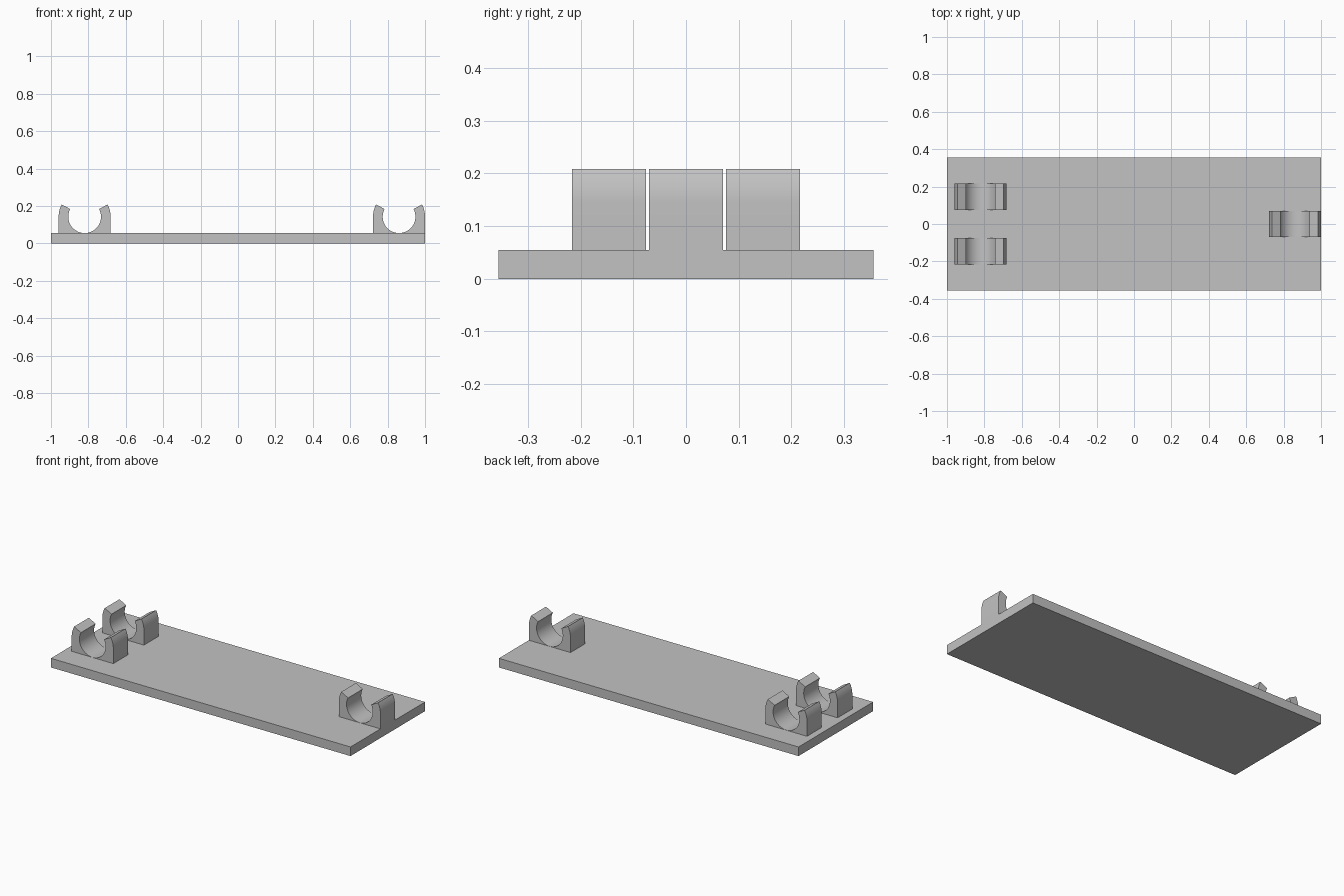
import bpy, bmesh
from math import cos, sin, radians

cube = bpy.data.objects.get("Cube")
if cube:
    bpy.data.objects.remove(cube, do_unlink=True)

PLATE_TOP = 0.055
OUTER, INNER = 0.139, 0.0875   # clip radii
AXIS_Z = 0.143                 # height of the held rod's axis
LIP = 28                       # angle of the jaw tips above the axis
DEPTH = 0.14

grey = bpy.data.materials.new("plain grey")
grey.use_nodes = True
colour = (0.54, 0.54, 0.54, 1)
grey.diffuse_color = colour
grey.node_tree.nodes["Principled BSDF"].inputs["Base Color"].default_value = colour


def add_object(name, bm):
    bmesh.ops.recalc_face_normals(bm, faces=bm.faces)
    mesh = bpy.data.meshes.new(name)
    bm.to_mesh(mesh)
    bm.free()
    mesh.materials.append(grey)
    obj = bpy.data.objects.new(name, mesh)
    bpy.context.collection.objects.link(obj)
    return obj


def arc(radius, start, end, steps):
    angles = [radians(start + (end - start) * i / steps) for i in range(steps + 1)]
    return [(radius * cos(a), AXIS_Z + radius * sin(a)) for a in angles]


def add_clip(name, x, y):
    # Open C-shaped jaw on a square foot, extruded along y
    profile = [(-OUTER, PLATE_TOP), (OUTER, PLATE_TOP)]
    profile += arc(OUTER, 0, LIP, 8)
    profile += arc(INNER, LIP, -180 - LIP, 48)
    profile += arc(OUTER, 180 - LIP, 180, 8)
    bm = bmesh.new()
    face = bm.faces.new([bm.verts.new((x + px, y - DEPTH / 2, pz)) for px, pz in profile])
    sweep = bmesh.ops.extrude_face_region(bm, geom=[face], use_keep_orig=True)
    moved = [v for v in sweep["geom"] if isinstance(v, bmesh.types.BMVert)]
    bmesh.ops.translate(bm, verts=moved, vec=(0, DEPTH, 0))
    obj = add_object(name, bm)
    bpy.ops.object.select_all(action="DESELECT")
    obj.select_set(True)
    bpy.context.view_layer.objects.active = obj
    bpy.ops.object.shade_smooth_by_angle(angle=radians(20))


# Base plate
bm = bmesh.new()
bmesh.ops.create_cube(bm, size=1)
bmesh.ops.scale(bm, vec=(2, 0.711, PLATE_TOP), verts=bm.verts)
bmesh.ops.translate(bm, vec=(0, 0, PLATE_TOP / 2), verts=bm.verts)
add_object("base_plate", bm)

# Pair of clips at one end, single clip flush with the other end
add_clip("front_clip", -0.82, -0.146)
add_clip("back_clip", -0.82, 0.146)
add_clip("end_clip", 1 - OUTER, 0)
